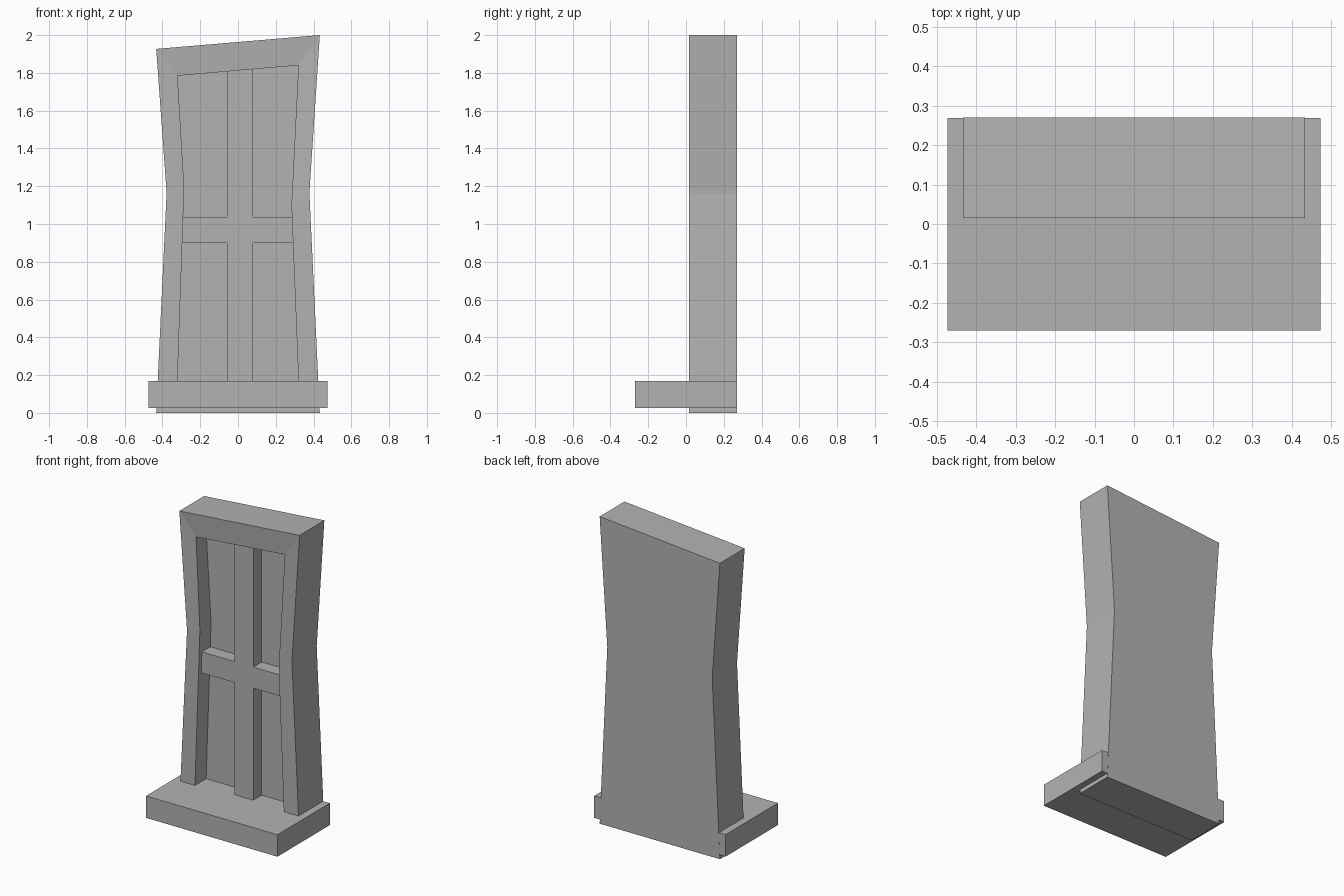
import bpy
import bmesh

old = bpy.data.objects.get("Cube")
if old:
    bpy.data.objects.remove(old, do_unlink=True)

stone = bpy.data.materials.new("plain grey")
grey = (0.45, 0.45, 0.45, 1)
stone.diffuse_color = grey
stone.use_nodes = True
stone.node_tree.nodes["Principled BSDF"].inputs["Base Color"].default_value = grey


def add_object(name, bm):
    bmesh.ops.recalc_face_normals(bm, faces=bm.faces)
    mesh = bpy.data.meshes.new(name)
    bm.to_mesh(mesh)
    bm.free()
    mesh.materials.append(stone)
    obj = bpy.data.objects.new(name, mesh)
    bpy.context.collection.objects.link(obj)
    return obj


def box(name, x, y, z):
    bm = bmesh.new()
    bmesh.ops.create_cube(bm, size=1)
    for v in bm.verts:
        v.co = [r[0] if c < 0 else r[1] for c, r in zip(v.co, (x, y, z))]
    return add_object(name, bm)


FRONT, PANE, BACK = 0.015, 0.13, 0.27

# Pinched window frame with a slanted top and a recessed pane
outer = [(-0.433, 0), (0.433, 0), (0.378, 1.165),
         (0.433, 2), (-0.433, 1.927), (-0.378, 1.165)]
inner = [(-0.323, 0.1), (0.323, 0.1), (0.283, 1.1),
         (0.32, 1.84), (-0.32, 1.785), (-0.285, 1.19)]

bm = bmesh.new()


def ring(points, y):
    return [bm.verts.new((x, y, z)) for x, z in points]


rings = [ring(outer, BACK), ring(outer, FRONT), ring(inner, FRONT), ring(inner, PANE)]
for v in rings[2][3:5]:
    v.co.y += 0.01  # lintel leans in slightly
for a, b in zip(rings, rings[1:]):
    for i in range(len(a)):
        j = (i + 1) % len(a)
        bm.faces.new((a[i], a[j], b[j], b[i]))
bm.faces.new(rings[0])
bm.faces.new(rings[-1])
add_object("window_frame", bm)

# Crossed glazing bars
box("upright_bar", (-0.057, 0.08), (0.043, PANE + 0.02), (0.12, 1.83))
box("cross_bar", (-0.31, 0.31), (0.043, PANE + 0.02), (0.9, 1.037))

# Projecting sill
box("sill", (-0.473, 0.473), (-0.27, BACK - 0.001), (0.027, 0.17))
